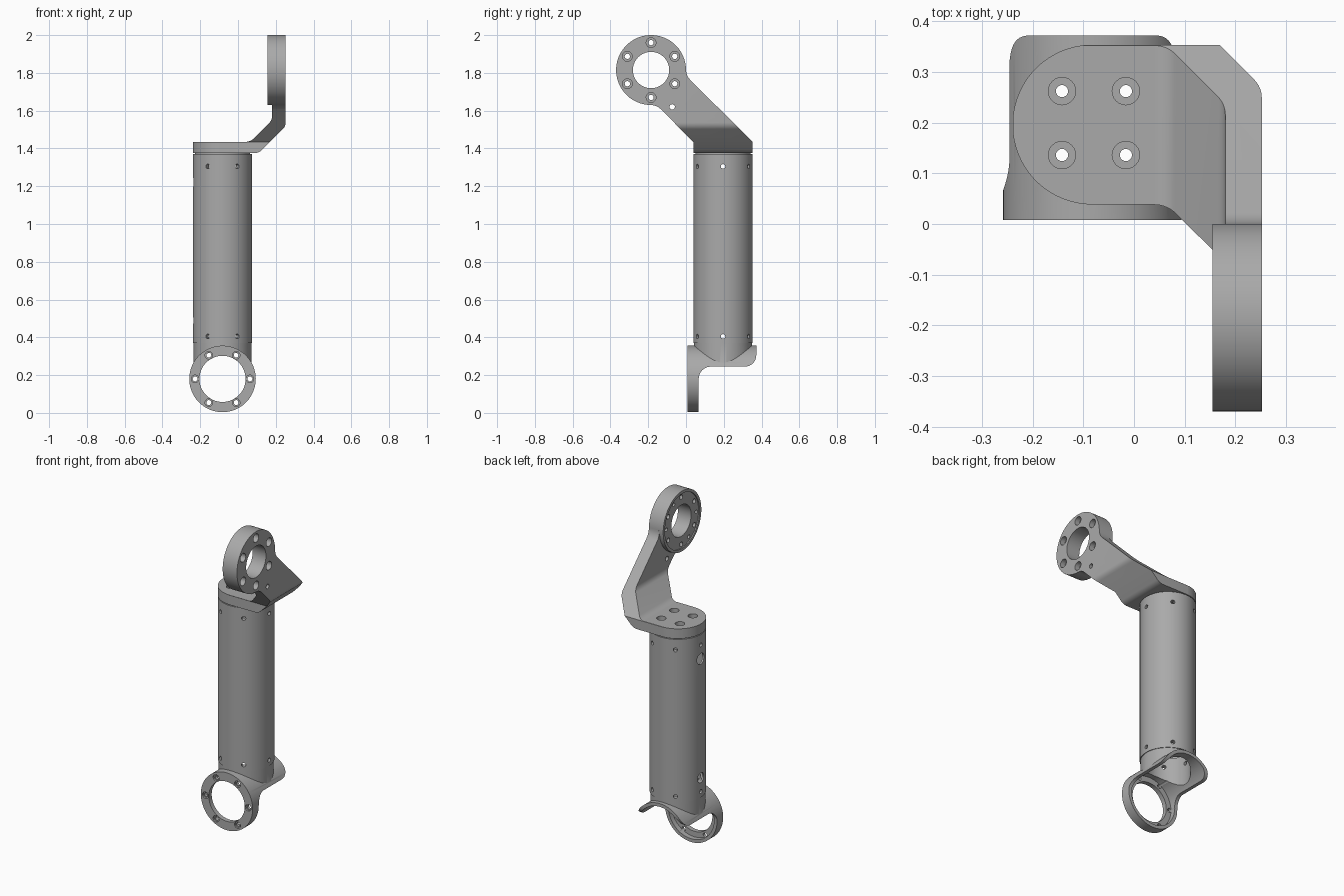
import bpy, bmesh, math
from mathutils import Vector

if "Cube" in bpy.data.objects:
    bpy.data.objects.remove(bpy.data.objects["Cube"])

metal = bpy.data.materials.new("satin_grey_metal")
metal.use_nodes = True
GREY = (0.40, 0.40, 0.40, 1)
metal.diffuse_color = GREY
metal.node_tree.nodes["Principled BSDF"].inputs["Base Color"].default_value = GREY

X, Y, Z = Vector((1, 0, 0)), Vector((0, 1, 0)), Vector((0, 0, 1))


def make(name, bm):
    bmesh.ops.recalc_face_normals(bm, faces=bm.faces)
    mesh = bpy.data.meshes.new(name)
    bm.to_mesh(mesh)
    bm.free()
    mesh.materials.append(metal)
    ob = bpy.data.objects.new(name, mesh)
    bpy.context.scene.collection.objects.link(ob)
    return ob


def prism(name, points, axis, lo, hi):
    """Extrude a 2D outline along x, y or z."""
    place = {"x": lambda p: (lo, *p), "y": lambda p: (p[0], lo, p[1]),
             "z": lambda p: (*p, lo)}[axis]
    bm = bmesh.new()
    face = bm.faces.new([bm.verts.new(place(p)) for p in points])
    new = bmesh.ops.extrude_face_region(bm, geom=[face])["geom"]
    step = {"x": X, "y": Y, "z": Z}[axis] * (hi - lo)
    bmesh.ops.translate(bm, vec=step, verts=[v for v in new if isinstance(v, bmesh.types.BMVert)])
    return make(name, bm)


def rods(name, items, seg=24):
    """Cylinders given as (start, end, radius)."""
    bm = bmesh.new()
    for start, end, r in items:
        a, b = Vector(start), Vector(end)
        mat = (b - a).to_track_quat("Z", "Y").to_matrix().to_4x4()
        mat.translation = (a + b) / 2
        bmesh.ops.create_cone(bm, cap_ends=True, segments=seg, radius1=r, radius2=r,
                              depth=(b - a).length, matrix=mat)
    return make(name, bm)


def rounded(corners):
    """Outline from (a, b, fillet radius) corners."""
    out = []
    for i, (a, b, r) in enumerate(corners):
        p = Vector((a, b))
        if not r:
            out.append(p)
            continue
        u = (Vector(corners[i - 1][:2]) - p).normalized()
        v = (Vector(corners[(i + 1) % len(corners)][:2]) - p).normalized()
        half = u.angle(v) / 2
        centre = p + (u + v).normalized() * r / math.sin(half)
        s = p + u * r / math.tan(half) - centre
        e = p + v * r / math.tan(half) - centre
        total = s.angle(e)
        for k in range(9):
            t = k / 8
            out.append(centre + (s * math.sin((1 - t) * total) + e * math.sin(t * total)) / math.sin(total))
    return out


def boolean(ob, tool, op="DIFFERENCE"):
    mod = ob.modifiers.new(op, "BOOLEAN")
    mod.operation, mod.solver, mod.object = op, "EXACT", tool
    bpy.context.view_layer.objects.active = ob
    bpy.ops.object.modifier_apply(modifier=mod.name)
    bpy.data.objects.remove(tool)


def polar(r, deg):
    return r * math.cos(math.radians(deg)), r * math.sin(math.radians(deg))


CX, CY, R = -0.082, 0.196, 0.157      # tube axis and radius
LOW, HIGH = 0.37, 1.37                # tube ends


def upright(name, r, z0, z1):
    return rods(name, [((CX, CY, z0), (CX, CY, z1), r)], 96)


def screw_holes():
    items = []
    for z in (0.405, 1.305):
        for deg in range(0, 360, 60):
            a, b = polar(1, deg)
            items.append(((CX + a * 0.09, CY + b * 0.09, z), (CX + a * 0.2, CY + b * 0.2, z), 0.012))
    return rods("screw_cutter", items)


# Main hollow tube, with two cable openings on one side
tube = upright("arm_tube", R, LOW, HIGH)
boolean(tube, upright("bore", 0.146, 0.2, 1.5))
boolean(tube, screw_holes())
boolean(tube, rods("ports", [((CX - 0.09, CY, z), (CX - 0.25, CY, z), r)
                             for z, r in ((1.22, 0.034), (0.49, 0.03))]))

# Lower joint: half pipe ending in a full flange, with a collar for the tube
FZ = 0.18
lower = rods("lower_joint", [((CX, 0.008, FZ), (CX, 0.372, FZ), 0.176)], 96)
side = rounded([(0, -0.1, 0), (0.067, -0.1, 0), (0.067, 0.245, 0.065),
                (0.372, 0.245, 0.06), (0.372, 0.5, 0), (0, 0.5, 0)])
boolean(lower, prism("side_outline", side, "x", -0.5, 0.5), "INTERSECT")
boolean(lower, upright("collar", 0.153, 0.25, LOW), "UNION")
boolean(lower, upright("sleeve", 0.145, 0.3, 0.46), "UNION")
boolean(lower, rods("pipe_bore", [((CX, 0.036, FZ), (CX, 0.5, FZ), 0.156)], 96))
boolean(lower, rods("opening", [((CX, -0.1, FZ), (CX, 0.1, FZ), 0.122)], 96))
boolean(lower, upright("collar_bore", 0.127, 0.2, 0.6))
boolean(lower, screw_holes())
for y_end, r in ((0.018, 0.02), (0.1, 0.013)):
    spots = [polar(0.145, d) for d in range(0, 360, 60)]
    boolean(lower, rods("flange_holes", [((CX + a, -0.1, FZ + b), (CX + a, y_end, FZ + b), r)
                                         for a, b in spots]))

# Upper bracket: bent strip, trimmed by its side outline and rounded end
bracket = prism("upper_bracket", rounded([
    (CX - R, 1.375, 0), (0.11, 1.375, 0.06), (0.252, 1.517, 0.05), (0.252, 1.9, 0),
    (0.18, 1.9, 0), (0.18, 1.55, 0.05), (0.065, 1.435, 0.06), (CX - R, 1.435, 0)]), "y", -0.5, 0.5)
HY, HZ, HR, W, F = -0.185, 1.815, 0.185, 0.11, 0.08   # upper ring, strap half width, fillet
reach = math.sqrt((HR + F) ** 2 - (W + F) ** 2)
a0 = math.atan2(W + F, reach)
edge = [(0, W)]
for k in range(9):                                     # fillet from ring to strap
    t = math.pi + a0 + (math.pi / 2 - a0) * k / 8
    edge.append((reach + F * math.cos(t), W + F + F * math.sin(t)))
q = math.sqrt(0.5)
strap = [(HY + q * (s + n), HZ + q * (n - s)) for s, n in edge]
lower_edge = [(HY + q * (s - n), HZ + q * (-n - s)) for s, n in reversed(edge)]
outline = strap + [(CY + R, 1.434), (CY + R, 1.3), (CY - R, 1.3), (CY - R, 1.434)] + lower_edge
boolean(bracket, prism("side_outline", outline, "x", -0.6, 0.6), "INTERSECT")
end = [(0.5, -0.5), (0.5, 0.5), (CX, 0.5), (CX, CY + R + 0.0005)]
end += [(CX + a, CY + b) for a, b in (polar(R + 0.0005, d) for d in range(93, 270, 3))]
end += [(CX, CY - R - 0.0005), (CX, -0.5)]
boolean(bracket, prism("end_outline", end, "z", 1, 2.2), "INTERSECT")


def along_x(name, x0, x1, spots, seg=24):
    return rods(name, [((x0, HY + a, HZ + b), (x1, HY + a, HZ + b), r) for a, b, r in spots], seg)


boolean(bracket, along_x("ring", 0.155, 0.252, [(0, 0, HR)], 96), "UNION")
boolean(bracket, along_x("ring_bore", 0, 0.5, [(0, 0, 0.096)], 96))
boolean(bracket, along_x("ring_recess", 0.1, 0.162, [(0, 0, 0.168)], 96))
bolts = [polar(0.145, d) for d in range(30, 390, 60)]
boolean(bracket, along_x("ring_bolts", 0.1, 0.4, [(a, b, 0.014) for a, b in bolts]))
boolean(bracket, along_x("ring_counterbores", 0.22, 0.4, [(a, b, 0.026) for a, b in bolts]))
boolean(bracket, along_x("pin_hole", 0.1, 0.4, [(0.112, -0.195, 0.014)]))
boolean(bracket, along_x("blind_holes", 0.1, 0.19, [(*polar(0.145, d), 0.011) for d in (0, 60, 180, 240)]))

# Plug under the bracket that fits in the tube
boolean(bracket, upright("plug", 0.145, 1.25, 1.40), "UNION")
boolean(bracket, upright("plug_bore", 0.125, 1.2, 1.375))
boolean(bracket, screw_holes())
for z, r in ((1.41, 0.027), (1.3, 0.012)):
    boolean(bracket, rods("plate_holes", [((CX + 0.003 + i * 0.063, CY + 0.003 + j * 0.063, z),
                                           (CX + 0.003 + i * 0.063, CY + 0.003 + j * 0.063, 1.5), r)
                                          for i in (-1, 1) for j in (-1, 1)]))

# Smooth curved faces, keep machined edges sharp
for ob in (tube, lower, bracket):
    bpy.ops.object.select_all(action="DESELECT")
    ob.select_set(True)
    bpy.context.view_layer.objects.active = ob
    bpy.ops.object.shade_smooth_by_angle(angle=math.radians(30))
